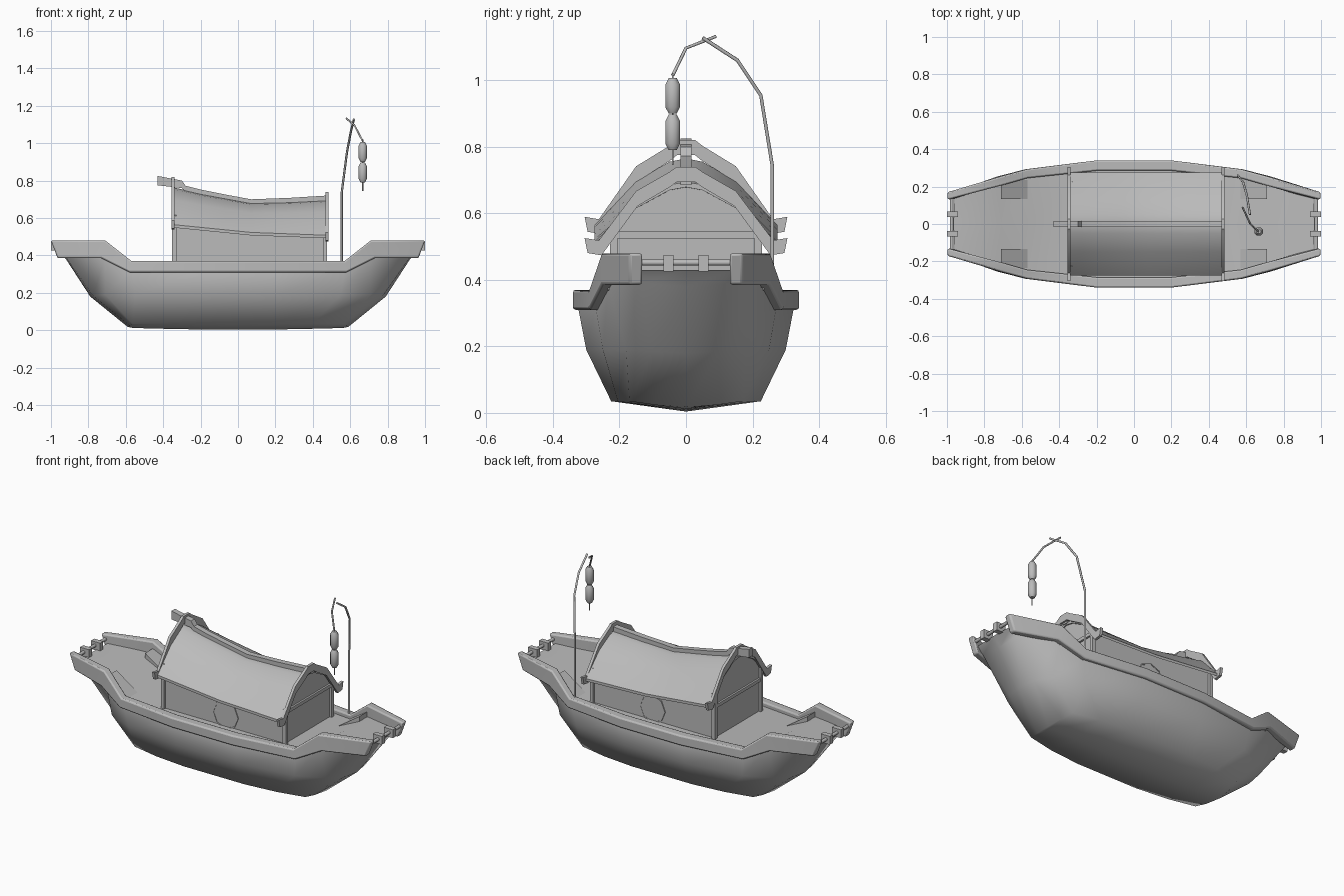
import bpy, bmesh, math
from mathutils import Vector

if "Cube" in bpy.data.objects:
    bpy.data.objects.remove(bpy.data.objects["Cube"])

grey = bpy.data.materials.new("plain grey")
grey.diffuse_color = (0.5, 0.5, 0.5, 1)
grey.use_nodes = True
grey.node_tree.nodes["Principled BSDF"].inputs["Base Color"].default_value = grey.diffuse_color


def make(name, verts, faces, angle=30, merge=0.0005):
    me = bpy.data.meshes.new(name)
    me.from_pydata(verts, [], faces)
    bm = bmesh.new()
    bm.from_mesh(me)
    bmesh.ops.remove_doubles(bm, verts=bm.verts, dist=merge)
    bmesh.ops.recalc_face_normals(bm, faces=bm.faces)
    bm.to_mesh(me)
    bm.free()
    ob = bpy.data.objects.new(name, me)
    bpy.context.collection.objects.link(ob)
    me.materials.append(grey)
    bpy.ops.object.select_all(action='DESELECT')
    ob.select_set(True)
    bpy.context.view_layer.objects.active = ob
    bpy.ops.object.shade_smooth_by_angle(angle=math.radians(angle))
    return ob


def loft(name, rings, caps=True, closed=True, angle=30):
    n = len(rings[0])
    verts = [p for r in rings for p in r]
    faces = [(k*n + i, k*n + (i+1) % n, (k+1)*n + (i+1) % n, (k+1)*n + i)
             for k in range(len(rings)-1) for i in range(n if closed else n-1)]
    if caps:
        faces += [tuple(range(n)), tuple(range((len(rings)-1)*n, len(rings)*n))]
    return make(name, verts, faces, angle)


def box(name, lo, hi):
    ring = lambda z: [(lo[0], lo[1], z), (hi[0], lo[1], z), (hi[0], hi[1], z), (lo[0], hi[1], z)]
    return loft(name, [ring(lo[2]), ring(hi[2])])


def tube(name, pts, r):
    cu = bpy.data.curves.new(name, 'CURVE')
    cu.dimensions = '3D'
    cu.bevel_depth, cu.bevel_resolution, cu.use_fill_caps = r, 1, True
    s = cu.splines.new('POLY')
    s.points.add(len(pts)-1)
    for p, co in zip(s.points, pts):
        p.co = (*co, 1)
    cu.materials.append(grey)
    ob = bpy.data.objects.new(name, cu)
    bpy.context.collection.objects.link(ob)


def lerp(table, x):
    for (a, u), (b, v) in zip(table, table[1:]):
        if x <= b:
            return u + (v-u)*max(0, (x-a)/(b-a))
    return table[-1][1]


# Hull: one quarter of each level, mirrored into a full ring
def ring(q):
    f = lambda pts, sx, sy: [(sx*x, sy*y, z) for x, y, z in pts]
    return f(q, 1, 1) + f(q[::-1], -1, 1) + f(q[1:], -1, -1) + f(q[:0:-1], 1, -1)


levels = [
    [(.59, 0, .018), (.575, 0, .015), (.56, 0, .012), (.4, 0, .008), (.2, 0, .004)],
    [(.59, 0, .018), (.58, .10, .025), (.565, .17, .035), (.4, .205, .035), (.2, .225, .035)],
    [(.79, 0, .18), (.775, .10, .185), (.71, .18, .19), (.55, .25, .19), (.2, .30, .19)],
    [(.92, 0, .38), (.92, .14, .39), (.71, .235, .39), (.57, .272, .32), (.2, .325, .32)],
    [(.965, 0, .43), (.96, .14, .43), (.71, .23, .41), (.57, .265, .345), (.2, .31, .345)]]
loft("hull", [ring(q) for q in levels], caps=False, angle=60)

# Deck
edge = levels[-1]
loft("deck", [ring(edge), ring([(x, 0, z) for x, y, z in edge])], caps=False, angle=30)

# Rails: x, outer y, inner y, top z, bottom z, x of the bottom
half = [(.2, .34, .285, .37, .31, .2), (.57, .293, .245, .37, .31, .58),
        (.71, .255, .205, .48, .385, .73), (1, .17, .13, .48, .385, .965)]
stations = [(-a, b, c, d, e, -f) for a, b, c, d, e, f in half[::-1]] + half
for s, side in ((-1, "front"), (1, "back")):
    rail = loft(side + "_rail", [[(x, s*o, t), (x, s*i, t), (xb, s*i, b), (xb, s*o, b)]
                                 for x, o, i, t, b, xb in stations], angle=40)
    bev = rail.modifiers.new("bevel", 'BEVEL')
    bev.width, bev.segments, bev.limit_method = .008, 2, 'ANGLE'
    bev.angle_limit = math.radians(60)

# Ramps beside the rails, end bars and their blocks
for sx in (-1, 1):
    for sy in (-1, 1):
        loft("rail_ramp", [[(sx*.57, sy*y, .345), (sx*.71, sy*y, .37), (sx*.71, sy*y, .44)]
                           for y in (.135, .235)])
        xa, xb = sorted((sx*.94, sx*1.0))
        box("end_block", (xa, sy*.052 - .015, .425), (xb, sy*.052 + .015, .475))
    tube("end_bar", [(sx*.975, -.14, .452), (sx*.975, .14, .452)], .01)

# Roof heights along the cabin
ridge = [(-.35, .765), (-.2, .73), (.07, .68), (.28, .685), (.47, .695)]
eave = [(-.35, .565), (.07, .523), (.47, .508)]
slope = [(0, 1), (.05, .95), (.15, .66), (.275, 0)]


def roof_z(x, y):
    e = lerp(eave, x)
    return e + (lerp(ridge, x) - e)*lerp(slope, abs(y))


xs = [-.35, -.28, -.2, -.07, .07, .28, .47]
ys = [-.275, -.15, -.05, 0, .05, .15, .275]
loft("roof", [[(x, y, roof_z(x, y)) for y in ys] +
              [(x, y, roof_z(x, y) - .016) for y in ys[::-1]] for x in xs], angle=40)

# Ridge beam: x, top z, bottom z
beam = [(-.43, .825, .775), (-.30, .80, .76), (-.28, .772, .74), (-.2, .752, .72), (-.07, .726, .69),
        (.07, .70, .67), (.28, .708, .675), (.475, .72, .685)]
loft("ridge_beam", [[(x, -.017, t), (x, .017, t), (x, .017, b), (x, -.017, b)] for x, t, b in beam])

# Gable boards with upturned tips
board = [(0, 1), (.028, 1), (.05, .93), (.15, .68), (.262, .03), (.305, .06)]
for name, x, top, low in (("left_gable_board", -.348, .82, .575), ("right_gable_board", .477, .74, .512)):
    up = [(y, low + (top-low)*t) for y, t in board]
    down = [(y*.97, z - .045) for y, z in up[::-1]]
    for s in (-1, 1):
        loft(name, [[(x+d, s*y, z) for y, z in up + down] for d in (-.008, .008)])

# Cabin walls, beams, corner posts and round windows
wy = [-.215, -.15, -.05, 0, .05, .15, .215]
loft("cabin_walls", [[(x, -.215, .33)] + [(x, y, roof_z(x, y) - .012) for y in wy] + [(x, .215, .33)]
                     for x in (-.338, -.2, .07, .28, .463)])
for x in (-.341, .466):
    box("end_beam", (x-.008, -.215, .525), (x+.008, .215, .545))
    for y in (-.217, .217):
        box("corner_post", (x-.011, y-.011, .33), (x+.011, y+.011, roof_z(x, y) - .01))
for s in (-1, 1):
    oct8 = lambda r, y: [(.07 + r*math.cos(k*math.pi/4), s*y, .413 + r*math.sin(k*math.pi/4))
                         for k in range(8)]
    loft("round_window", [oct8(.085, .21), oct8(.085, .221), oct8(.078, .221), oct8(.078, .219)])

# Lantern pole, hanging arm and lanterns
tube("lantern_pole", [(.555, .26, .33), (.555, .26, .74), (.583, .225, .955),
                      (.603, .155, 1.06), (.62, .05, 1.128)], .006)
tube("lantern_arm", [(.58, .09, 1.132), (.622, 0, 1.097), (.665, -.04, 1.015)], .005)
tube("lantern_cord", [(.667, -.04, 1.02), (.667, -.04, .745)], .003)
for z in (.79, .9):
    prof = [(.013, 0), (.024, .02), (.024, .087), (.013, .107)]
    loft("lantern", [[(.667 + r*math.cos(k*math.pi/4 + .39), -.04 + r*math.sin(k*math.pi/4 + .39), z+h)
                      for k in range(8)] for r, h in prof], angle=50)
